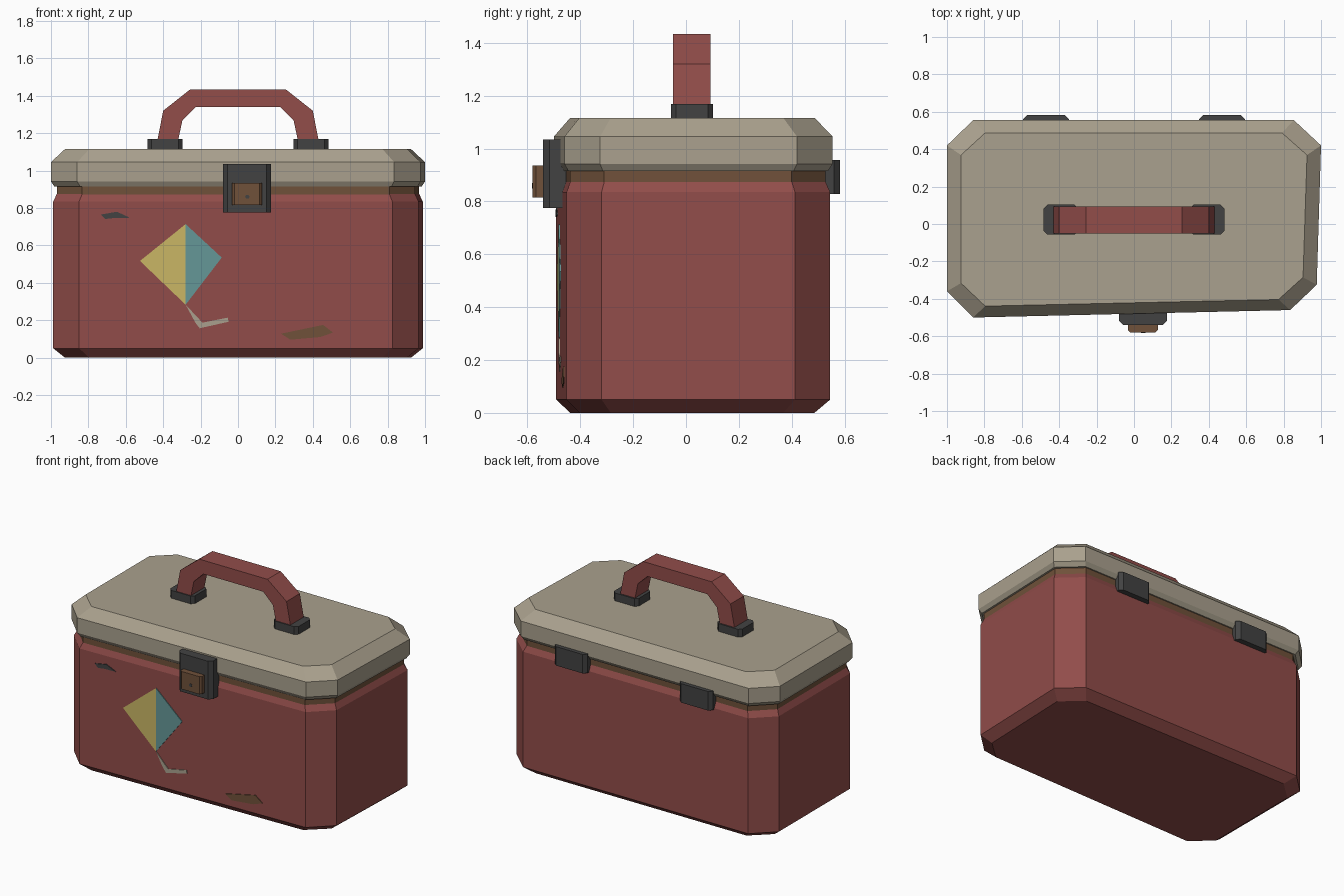
import bpy, bmesh, math

if "Cube" in bpy.data.objects:
    bpy.data.objects.remove(bpy.data.objects["Cube"], do_unlink=True)


def material(name, *srgb):
    lin = [((c / 255 + 0.055) / 1.055) ** 2.4 for c in srgb] + [1.0]
    m = bpy.data.materials.new(name)
    m.use_nodes = True
    m.diffuse_color = lin
    bsdf = next(n for n in m.node_tree.nodes if n.type == "BSDF_PRINCIPLED")
    bsdf.inputs["Base Color"].default_value = lin
    return m


RED = material("faded red", 146, 77, 74)
TAN = material("warm grey", 170, 161, 142)
BROWN = material("brown", 112, 81, 58)
CHARCOAL = material("charcoal", 66, 66, 66)
YELLOW = material("yellow", 203, 183, 101)
TEAL = material("teal", 101, 152, 152)


def loft(name, rings, mat):
    """Skin a stack of equal-length point rings and cap both ends."""
    bm = bmesh.new()
    loops = [[bm.verts.new(p) for p in ring] for ring in rings]
    n = len(loops[0])
    for a, b in zip(loops, loops[1:]):
        for i in range(n):
            j = (i + 1) % n
            bm.faces.new((a[i], a[j], b[j], b[i]))
    bm.faces.new(loops[0][::-1])
    bm.faces.new(loops[-1])
    bmesh.ops.recalc_face_normals(bm, faces=bm.faces)
    me = bpy.data.meshes.new(name)
    bm.to_mesh(me)
    bm.free()
    me.materials.append(mat)
    ob = bpy.data.objects.new(name, me)
    bpy.context.collection.objects.link(ob)
    return ob


# Slightly crooked octagonal footprint shared by body, rim and lid
FOOT = [(-0.86, -0.5), (0.835, -0.46), (0.977, -0.325), (1, 0.42),
        (0.855, 0.555), (-0.86, 0.555), (-1, 0.42), (-1, -0.36)]


def shell(name, levels, mat):
    """Each level is (scale x, scale y, height)."""
    return loft(name, [[(x * sx, y * sy, z) for x, y in FOOT]
                       for sx, sy, z in levels], mat)


def block(name, x0, x1, y0, y1, z0, z1, c, mat):
    """Box whose upright edges are clipped by c."""
    plan = [(x0 + c, y0), (x1 - c, y0), (x1, y0 + c), (x1, y1 - c),
            (x1 - c, y1), (x0 + c, y1), (x0, y1 - c), (x0, y0 + c)]
    return loft(name, [[(x, y, z) for x, y in plan] for z in (z0, z1)], mat)


def extrude_y(name, outline, y0, y1, mat):
    return loft(name, [[(x, y, z) for x, z in outline] for y in (y0, y1)], mat)


# Box
shell("body", [(0.925, 0.875, 0), (0.988, 0.982, 0.05),
               (0.988, 0.982, 0.835), (0.968, 0.95, 0.876)], RED)
shell("rim", [(0.969, 0.952, 0.873), (0.969, 0.952, 0.93)], BROWN)
shell("lid", [(0.982, 0.968, 0.915), (1, 1, 0.942),
              (1, 1, 1.045), (0.925, 0.878, 1.115)], TAN)

# Handle: half outline mirrored into an arch
outer = [(0.435, 1.14), (0.4, 1.32), (0.257, 1.433)]
inner = [(0.225, 1.34), (0.297, 1.27), (0.325, 1.14)]
arch = outer + [(-x, z) for x, z in outer[::-1]]
arch += [(-x, z) for x, z in inner[::-1]] + inner
extrude_y("handle", arch, -0.05, 0.093, RED)

# Handle feet and rear hinges
for side, s in (("right", -1), ("left", 1)):
    a, b = sorted((s * 0.297, s * 0.483))
    block(side + "_handle_foot", a, b, -0.057, 0.103, 1.1, 1.168, 0.02, CHARCOAL)
    a, b = sorted((s * 0.348, s * 0.594))
    block(side + "_hinge", a, b, 0.5, 0.582, 0.828, 0.957, 0.022, CHARCOAL)

# Latch
block("latch_plate", -0.08, 0.176, -0.541, -0.43, 0.775, 1.035, 0.024, CHARCOAL)
block("latch_lock", -0.032, 0.127, -0.58, -0.52, 0.815, 0.935, 0.012, BROWN)
hole = [(0.05 + 0.012 * math.cos(k * math.pi / 3),
         0.86 + 0.012 * math.sin(k * math.pi / 3)) for k in range(6)]
extrude_y("keyhole", hole, -0.583, -0.575, CHARCOAL)


def decal(name, outline, mat):
    """Thin plate lying on the slanted front face."""
    def front(x):
        return 0.982 * (-0.5 + 0.04 * (x + 0.85) / 1.675)
    return loft(name, [[(x, front(x) + d, z) for x, z in outline]
                       for d in (-0.005, 0.003)], mat)


# Painted kite and worn patches
top, bottom = (-0.28, 0.714), (-0.28, 0.283)
decal("kite_right_half", [top, (-0.524, 0.517), bottom], YELLOW)
decal("kite_left_half", [top, bottom, (-0.087, 0.535)], TEAL)
decal("kite_tail", [bottom, (-0.19, 0.187), (-0.055, 0.214), (-0.05, 0.192),
                    (-0.205, 0.157), (-0.228, 0.187)], TAN)
decal("brown_scuff", [(0.23, 0.128), (0.455, 0.175), (0.508, 0.134),
                      (0.44, 0.11), (0.28, 0.096)], BROWN)
decal("dark_scuff", [(-0.733, 0.765), (-0.647, 0.78), (-0.578, 0.748),
                     (-0.66, 0.747), (-0.71, 0.741)], CHARCOAL)
